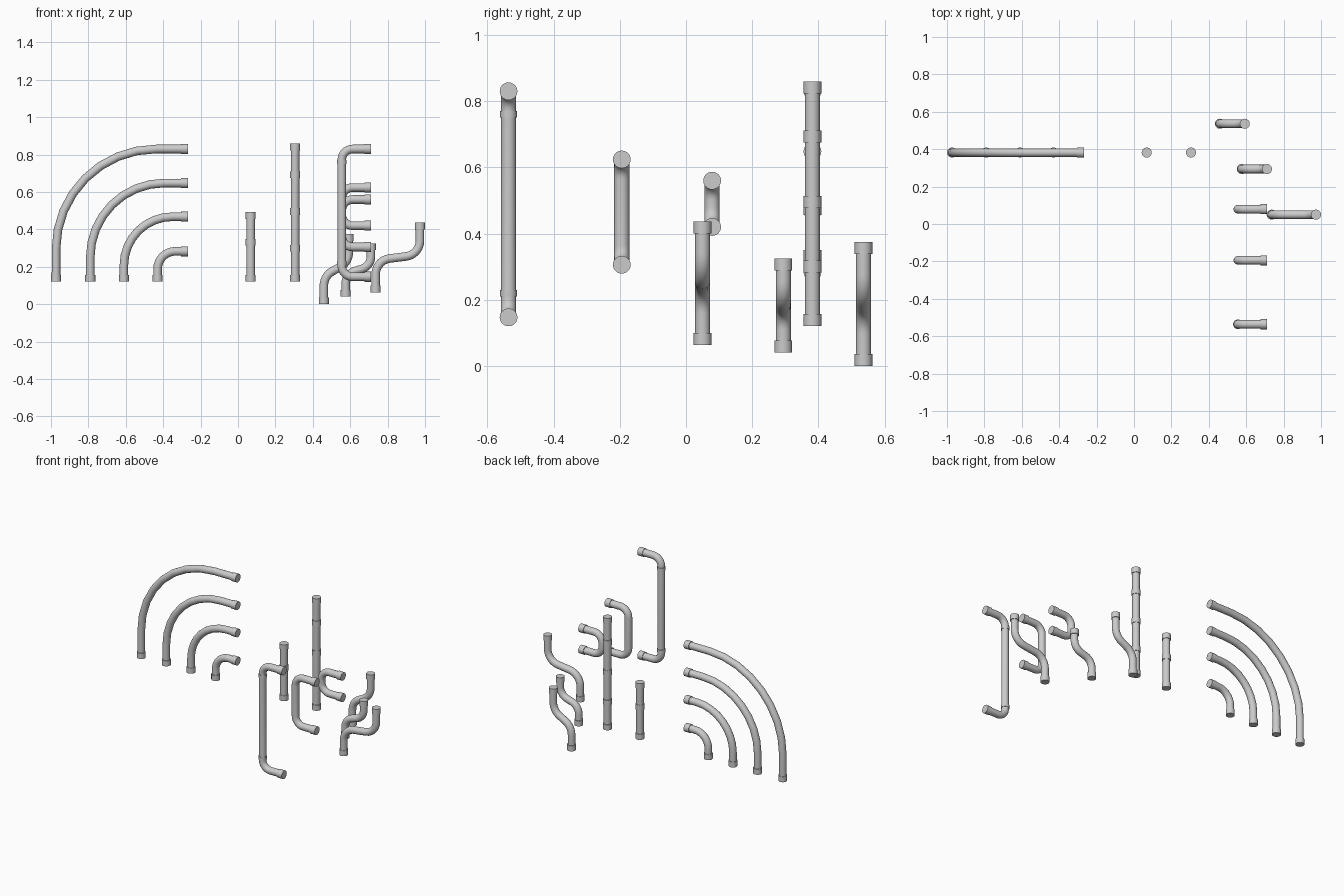
import bpy, bmesh, math
from mathutils import Vector

if "Cube" in bpy.data.objects:
    bpy.data.objects.remove(bpy.data.objects["Cube"])

SIDES = 24
PIPE_R, COLLAR_R, COLLAR_L = 0.0228, 0.0268, 0.036


def fillet(corners, radius, steps):
    """Round the inner corners of a path lying in the xz plane."""
    pts = [Vector((c[0], 0, c[1])) for c in corners]
    out = [pts[0]]
    for a, p, b in zip(pts, pts[1:], pts[2:]):
        u, v = (a - p).normalized(), (b - p).normalized()
        half = u.angle(v) / 2
        centre = p + (u + v).normalized() * (radius / math.sin(half))
        cut = radius / math.tan(half)
        s, e = p + u * cut - centre, p + v * cut - centre
        total = s.angle(e)
        for i in range(steps + 1):
            t = i / steps
            out.append(centre + (s * math.sin((1 - t) * total) + e * math.sin(t * total)) / math.sin(total))
    out.append(pts[-1])
    return out


def sweep(bm, pts, radius, caps):
    """Sweep a circle along a path in the xz plane."""
    rings = []
    for i, p in enumerate(pts):
        d_in = (p - pts[i - 1]).normalized() if i else (pts[1] - p).normalized()
        d_out = (pts[i + 1] - p).normalized() if i < len(pts) - 1 else d_in
        t = (d_in + d_out).normalized()
        n, y = Vector((t.z, 0, -t.x)), Vector((0, 1, 0))
        ring = []
        for k in range(SIDES):
            a = 2 * math.pi * k / SIDES
            ring.append(bm.verts.new(p + (n * math.cos(a) + y * math.sin(a)) * radius))
        rings.append(ring)
    for r0, r1 in zip(rings, rings[1:]):
        for k in range(SIDES):
            j = (k + 1) % SIDES
            bm.faces.new((r0[k], r0[j], r1[j], r1[k]))
    if caps:
        bm.faces.new(rings[0][::-1])
        bm.faces.new(rings[-1])


def pipe(name, y, corners, radius=0.0, steps=8, bands=(), band_len=COLLAR_L, band_r=COLLAR_R):
    """Pipe with a collar at each end and optional bands (x, z) on vertical runs."""
    bm = bmesh.new()
    path = fillet(corners, radius, steps)
    sweep(bm, path, PIPE_R, False)
    for a, b in ((path[0], path[1]), (path[-1], path[-2])):
        sweep(bm, [a, a + (b - a).normalized() * COLLAR_L], COLLAR_R, True)
    for x, z in bands:
        h = band_len / 2
        sweep(bm, [Vector((x, 0, z - h)), Vector((x, 0, z + h))], band_r, True)
    bmesh.ops.recalc_face_normals(bm, faces=bm.faces)
    me = bpy.data.meshes.new(name)
    bm.to_mesh(me)
    bm.free()
    ob = bpy.data.objects.new(name, me)
    ob.location.y = y
    bpy.context.collection.objects.link(ob)
    bpy.ops.object.select_all(action='DESELECT')
    ob.select_set(True)
    bpy.context.view_layer.objects.active = ob
    bpy.ops.object.shade_smooth_by_angle(angle=math.radians(35))


# Quarter-turn elbows in four sizes
for i, (x, z) in enumerate([(-0.973, 0.83), (-0.79, 0.648), (-0.61, 0.468), (-0.43, 0.283)]):
    size = -0.268 - x
    pipe(f"elbow_pipe_{i + 1}", 0.382, [(x, 0.121), (x, z), (-0.268, z)], size * 0.76 if i < 3 else 0.095)

# Straight pipes with joint bands
pipe("short_straight_pipe", 0.382, [(0.068, 0.121), (0.068, 0.492)], bands=[(0.068, 0.332)])
pipe("long_straight_pipe", 0.382, [(0.305, 0.121), (0.305, 0.859)],
     bands=[(0.305, z) for z in (0.3, 0.496, 0.693)])

# U-shaped pipes opening to the right
for name, y, lo, hi, bands in [("large_u_pipe", -0.536, 0.147, 0.83, [(0.555, 0.22), (0.555, 0.76)]),
                               ("medium_u_pipe", -0.194, 0.306, 0.624, []),
                               ("small_u_pipe", 0.079, 0.42, 0.56, [])]:
    pipe(name, y, [(0.712, lo), (0.555, lo), (0.555, hi), (0.712, hi)], 0.058, 7, bands, 0.02, 0.0255)

# S-shaped offset pipes
for name, y, x0, x1, z0, z1, rise, r in [("wide_offset_pipe", 0.05, 0.736, 0.973, 0.064, 0.436, 0.03, 0.085),
                                         ("narrow_offset_pipe", 0.294, 0.576, 0.711, 0.041, 0.325, 0.04, 0.07),
                                         ("tall_offset_pipe", 0.536, 0.459, 0.592, 0.0, 0.375, 0.07, 0.09)]:
    mid = (z0 + z1) / 2
    pipe(name, y, [(x0, z0), (x0, mid - rise / 2), (x1, mid + rise / 2), (x1, z1)], r, 7)
